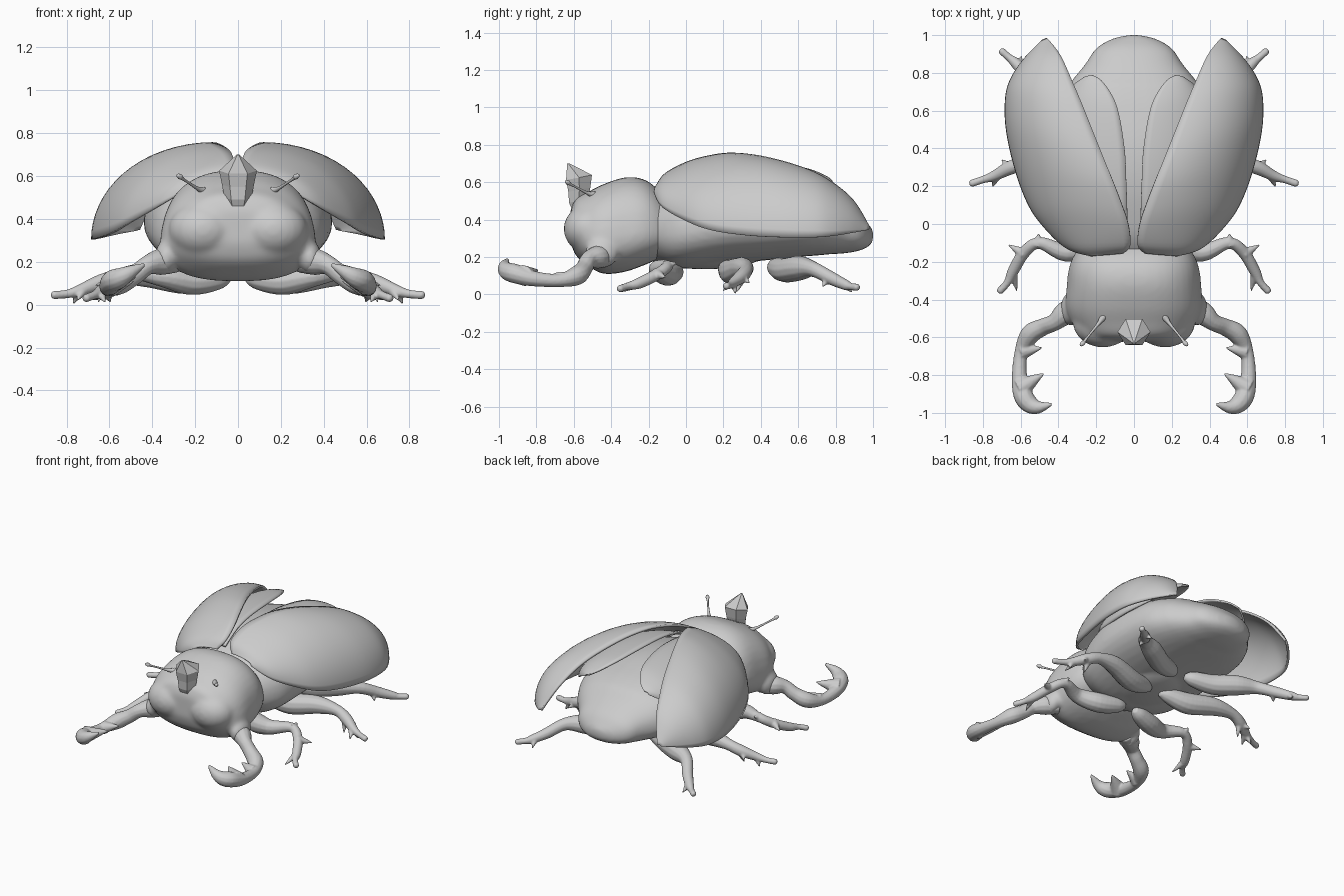
import bpy, bmesh, math
from mathutils import Vector, Matrix

if "Cube" in bpy.data.objects:
    bpy.data.objects.remove(bpy.data.objects["Cube"])


def spline(rows, n=5):
    """Catmull-Rom resampling of rows of numbers."""
    out = []
    for i in range(len(rows) - 1):
        a, b, c, d = (rows[min(max(j, 0), len(rows) - 1)] for j in (i - 1, i, i + 1, i + 2))
        for k in range(n):
            t = k / n
            out.append([.5 * (2*q + (r-p)*t + (2*p-5*q+4*r-s)*t*t + (3*q-p-3*r+s)*t**3)
                        for p, q, r, s in zip(a, b, c, d)])
    return out + [list(rows[-1])]


def skin(bm, rings, closed=True):
    vs = [[bm.verts.new(p) for p in r] for r in rings]
    n = len(vs[0])
    for a, b in zip(vs, vs[1:]):
        for i in range(n if closed else n - 1):
            j = (i + 1) % n
            bm.faces.new((a[i], a[j], b[j], b[i]))
    if closed:
        bm.faces.new(vs[0])
        bm.faces.new(vs[-1])


def ball(bm, c, r):
    m = Matrix.Translation(c) @ Matrix.Diagonal((*r, 1))
    bmesh.ops.create_uvsphere(bm, u_segments=20, v_segments=14, radius=1, matrix=m)


def finish(bm, name, mirror=False, smooth=True):
    bmesh.ops.recalc_face_normals(bm, faces=bm.faces)
    me = bpy.data.meshes.new(name)
    bm.to_mesh(me)
    bm.free()
    ob = bpy.data.objects.new(name, me)
    bpy.context.collection.objects.link(ob)
    for p in me.polygons:
        p.use_smooth = smooth
    if mirror:
        ob.modifiers.new("Mirror", 'MIRROR').use_mirror_merge = False
    return ob


def body_rings(rows, e=2.5, taper=.12):
    """Superellipse sections from (y, half width, bottom, top)."""
    rings = []
    for y, w, lo, hi in spline(rows):
        ring = []
        for i in range(36):
            a = 2 * math.pi * i / 36
            c, s = (math.copysign(abs(f(a)) ** (2 / e), f(a)) for f in (math.cos, math.sin))
            ring.append((max(w, .01) * c * (1 - taper * s), y, (lo + hi) / 2 + (hi - lo) / 2 * s))
        rings.append(ring)
    return rings


def soften(ob, voxel=.014, steps=8):
    m = ob.modifiers.new("Blend", 'REMESH')
    m.mode, m.voxel_size, m.use_smooth_shade = 'VOXEL', voxel, True
    m = ob.modifiers.new("Soften", 'SMOOTH')
    m.factor, m.iterations = .5, steps


def limb(name, pts, spikes=()):
    """Tube through (x, y, z, radius), with blended teeth (base, tip, radius)."""
    bm = bmesh.new()
    rows = spline(pts)
    rings = []
    for i, (x, y, z, r) in enumerate(rows):
        t = Vector(rows[min(i + 1, len(rows) - 1)][:3]) - Vector(rows[max(i - 1, 0)][:3])
        u = t.cross(Vector((0, 0, 1))).normalized()
        v = u.cross(t).normalized()
        c = Vector((x, y, z))
        ring = lambda p, k: [p + k * (u * math.cos(a * math.pi / 6) + v * math.sin(a * math.pi / 6)) for a in range(12)]
        rings.append(ring(c, r))
    rings.append(ring(c + t.normalized() * r * .6, r * .6))
    skin(bm, rings)
    for base, tip, r in spikes:
        b, d = Vector(base), Vector(tip) - Vector(base)
        m = Matrix.Translation(b + d / 2) @ d.to_track_quat('Z', 'Y').to_matrix().to_4x4()
        bmesh.ops.create_cone(bm, cap_ends=True, segments=12, radius1=r, radius2=.004,
                              depth=d.length, matrix=m)
    ob = finish(bm, name, True)
    if spikes:
        soften(ob, .006, 5)
    return ob


def shell(name, rows, thick):
    """Quarter-ellipse dome between an inner edge and an outer edge."""
    bm = bmesh.new()
    rings = []
    for xi, yi, zi, xo, yo, zo in spline(rows):
        ring = []
        for k in range(17):
            a = math.pi / 2 * k / 16
            s, c = math.sin(a), math.cos(a)
            ring.append((xi + (xo - xi) * s, yi + (yo - yi) * s, zo + (zi - zo) * c))
        rings.append(ring)
    skin(bm, rings, False)
    ob = finish(bm, name, True)
    m = ob.modifiers.new("Thickness", 'SOLIDIFY')
    m.thickness, m.offset = thick, 0
    return ob


# Head and thorax, with front bulges and flared arm sockets blended in
bm = bmesh.new()
skin(bm, body_rings([(-.62, .17, .29, .44), (-.59, .26, .21, .51), (-.52, .325, .15, .55),
                     (-.44, .355, .11, .59), (-.33, .35, .12, .625), (-.24, .34, .15, .62),
                     (-.17, .315, .18, .58), (-.10, .27, .22, .5)], 2.5, .13))
for s in (1, -1):
    ball(bm, (s * .165, -.52, .35), (.16, .135, .13))
    ball(bm, (s * .335, -.45, .22), (.055, .09, .08))
soften(finish(bm, "head_and_thorax"), .013, 12)

# Abdomen with a stepped tail and the breast plate between the legs
bm = bmesh.new()
skin(bm, body_rings([(-.18, .28, .2, .5), (-.1, .35, .15, .56), (0, .4, .14, .60),
                     (.2, .435, .165, .64), (.4, .435, .18, .64), (.6, .41, .2, .60),
                     (.72, .355, .21, .56), (.77, .32, .215, .53), (.85, .255, .22, .485),
                     (.93, .20, .235, .43), (.98, .115, .26, .37), (1.0, .03, .29, .34)], 2.3, .05))
ball(bm, (0, .1, .2), (.2, .3, .065))
soften(finish(bm, "abdomen"), .014, 6)

# Opened wing cases and the inner wings under them
shell("wing_case", [(.06, -.15, .58, .22, -.165, .545), (.02, -.11, .64, .36, -.12, .465),
                    (.03, 0, .70, .5, .02, .385), (.07, .12, .735, .575, .15, .34),
                    (.12, .25, .75, .635, .33, .315), (.19, .42, .73, .673, .52, .305),
                    (.27, .62, .674, .673, .68, .305), (.33, .76, .607, .64, .78, .312),
                    (.39, .89, .50, .57, .88, .328), (.46, .98, .352, .48, .97, .345)], .016)
shell("inner_wing", [(.03, -.1, .59, .2, -.1, .53), (.035, .05, .665, .36, .08, .5),
                     (.04, .2, .695, .42, .25, .47), (.05, .4, .70, .44, .45, .46),
                     (.09, .62, .675, .40, .63, .48), (.16, .745, .63, .32, .73, .54),
                     (.22, .785, .595, .25, .78, .58)], .012)

# Pincer arms
limb("pincer_arm", [(.28, -.42, .2, .05), (.36, -.47, .2, .062), (.42, -.52, .185, .046),
                    (.48, -.545, .14, .046), (.55, -.585, .1, .052), (.597, -.68, .075, .036),
                    (.606, -.82, .085, .042), (.585, -.91, .11, .052), (.55, -.955, .125, .048),
                    (.505, -.97, .15, .034), (.44, -.955, .185, .01)],
     [((.59, -.675, .08), (.485, -.655, .11), .045), ((.6, -.87, .1), (.475, -.79, .13), .06)])

# Three pairs of walking legs
limb("front_leg", [(.04, -.04, .125, .02), (.09, -.06, .12, .05), (.22, -.1, .11, .065),
                   (.36, -.15, .135, .05), (.5, -.10, .15, .032), (.58, -.15, .11, .032),
                   (.64, -.25, .06, .03), (.67, -.31, .045, .02), (.71, -.355, .03, .02)],
     [((.51, -.11, .15), (.505, -.05, .17), .032), ((.58, -.16, .11), (.665, -.11, .09), .034),
      ((.645, -.25, .06), (.62, -.355, .012), .028)])
limb("middle_leg", [(.04, .21, .14, .02), (.1, .22, .14, .05), (.24, .25, .12, .07),
                    (.42, .3, .14, .06), (.56, .32, .13, .038), (.65, .3, .1, .038),
                    (.74, .255, .065, .028), (.80, .235, .05, .02), (.86, .215, .045, .02)],
     [((.65, .295, .1), (.70, .34, .06), .032), ((.72, .265, .07), (.75, .195, .02), .028),
      ((.64, .3, .09), (.65, .27, .01), .026), ((.74, .255, .06), (.77, .265, .003), .024)])
limb("hind_leg", [(.04, .46, .15, .02), (.09, .48, .145, .05), (.22, .53, .13, .066),
                  (.36, .61, .14, .066), (.48, .68, .135, .042), (.56, .78, .085, .036),
                  (.63, .855, .05, .028), (.66, .88, .042, .02), (.70, .915, .038, .02)],
     [((.54, .76, .09), (.57, .73, .04), .03), ((.61, .84, .055), (.595, .89, .012), .026)])

# Antennae and small eyes
limb("antenna", [(.16, -.49, .53, .02), (.19, -.53, .543, .009), (.235, -.585, .572, .006),
                 (.262, -.62, .59, .008), (.27, -.63, .597, .013), (.28, -.64, .603, .009)])
bm = bmesh.new()
ball(bm, (.302, -.52, .38), (.014, .014, .014))
finish(bm, "eye", True)

# Faceted horn on a stem
bm = bmesh.new()
skin(bm, [[(r * math.sin(i * math.pi / 3 + math.pi / 6) * 1.1, y + r * math.cos(i * math.pi / 3 + math.pi / 6),
            z + .2 * r * math.cos(i * math.pi / 3 + math.pi / 6)) for i in range(6)]
          for y, z, r in [(-.565, .45, .045), (-.575, .5, .058), (-.57, .56, .068),
                          (-.572, .625, .08), (-.63, .7, .006)]])
finish(bm, "horn", smooth=False)
